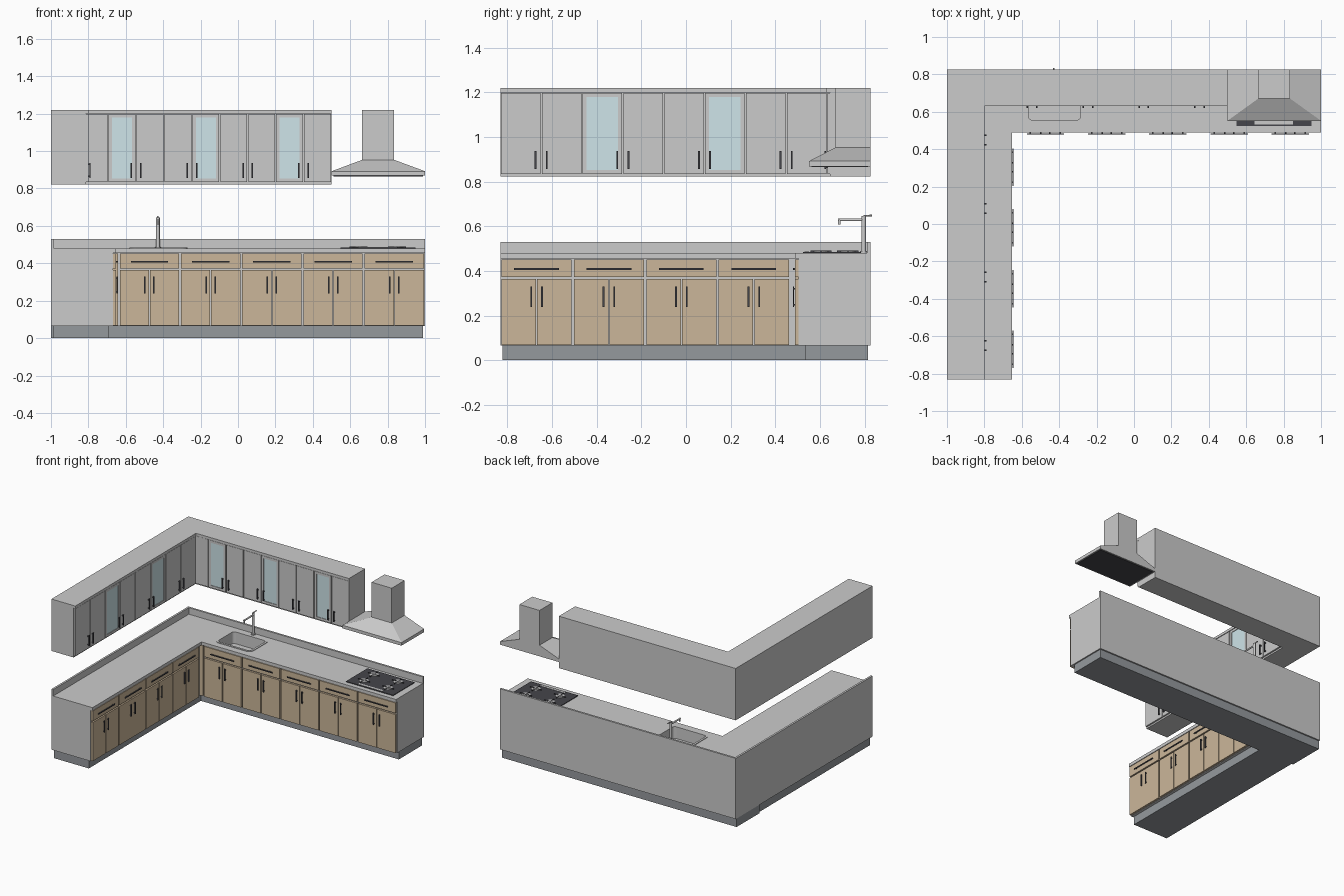
import bpy, bmesh, math
from mathutils import Matrix, Vector

if "Cube" in bpy.data.objects:
    bpy.data.objects.remove(bpy.data.objects["Cube"])


def material(name, rgb):
    m = bpy.data.materials.new(name)
    m.diffuse_color = (*rgb, 1)
    m.use_nodes = True
    m.node_tree.nodes["Principled BSDF"].inputs["Base Color"].default_value = m.diffuse_color
    return m


WOOD = material("wood", (0.60, 0.47, 0.32))
GLASS = material("glass", (0.62, 0.78, 0.82))
DARK = material("dark_metal", (0.06, 0.06, 0.07))
STONE = material("stone", (0.72, 0.72, 0.70))
KICK = material("kick", (0.30, 0.32, 0.34))


def finish(name, bm, mat=None):
    bmesh.ops.recalc_face_normals(bm, faces=bm.faces)
    me = bpy.data.meshes.new(name)
    bm.to_mesh(me)
    bm.free()
    ob = bpy.data.objects.new(name, me)
    bpy.context.collection.objects.link(ob)
    if mat:
        me.materials.append(mat)
    return ob


def add_box(bm, x0, x1, y0, y1, z0, z1):
    size = Matrix.Diagonal((abs(x1 - x0), abs(y1 - y0), z1 - z0, 1))
    mid = Matrix.Translation(((x0 + x1) / 2, (y0 + y1) / 2, (z0 + z1) / 2))
    return bmesh.ops.create_cube(bm, size=1, matrix=mid @ size)["verts"]


def boxes(name, items, mat=None):
    bm = bmesh.new()
    for b in items:
        add_box(bm, *b)
    return finish(name, bm, mat)


def prism(name, points, z0, z1, mat=None):
    bm = bmesh.new()
    face = bm.faces.new([bm.verts.new((x, y, z0)) for x, y in points])
    ext = bmesh.ops.extrude_face_region(bm, geom=[face])["geom"]
    bmesh.ops.translate(bm, vec=(0, 0, z1 - z0), verts=[v for v in ext if isinstance(v, bmesh.types.BMVert)])
    return finish(name, bm, mat)


def rounded_box(bm, x0, x1, y0, y1, z0, z1, r):
    vs = add_box(bm, x0, x1, y0, y1, z0, z1)
    es = {e for v in vs for e in v.link_edges if abs(e.verts[0].co.z - e.verts[1].co.z) > 1e-4}
    bmesh.ops.bevel(bm, geom=list(es), offset=r, segments=4, affect='EDGES', profile=0.5)


def ell(d_back, d_left):
    return [(-1, B), (-1, F), (d_left, F), (d_left, d_back), (1, d_back), (1, B)]


def run_box(run, face, u0, u1, d0, d1, z0, z1):
    # u runs along the cabinets, d is the distance out from the front plane
    if run == "back":
        return (u0, u1, face - d1, face - d0, z0, z1)
    return (face + d0, face + d1, u0, u1, z0, z1)


def handle(run, face, u, z, length, upright, d):
    h, t = length / 2, 0.004
    if upright:
        bar = [run_box(run, face, u - t, u + t, d + 0.006, d + 0.012, z - h, z + h)]
        return bar + [run_box(run, face, u - t, u + t, d, d + 0.008, z + s - t, z + s + t) for s in (-h * .8, h * .8)]
    bar = [run_box(run, face, u - h, u + h, d + 0.004, d + 0.009, z - t, z + t)]
    return bar + [run_box(run, face, u + s - t, u + s + t, d, d + 0.006, z - t, z + t) for s in (-h * .8, h * .8)]


F, B = -0.832, 0.826
GAP = 0.005

# Lower cabinet body, kick boards, worktop and splashback
body = prism("lower_cabinet_body", ell(0.503, -0.668), 0.065, 0.456)
boxes("kick_boards", [(-1, 0.99, 0.535, 0.815, 0, 0.065), (-0.987, -0.69, -0.822, 0.535, 0, 0.065)], KICK)
top = prism("worktop", ell(0.488, -0.652), 0.456, 0.48, STONE)
prism("splashback", [(-1, B), (-1, F), (-0.985, F), (-0.985, B - 0.015), (1, B - 0.015), (1, B)], 0.48, 0.53, STONE)

# Sink opening
SX0, SX1, SY0, SY1 = -0.568, -0.283, 0.552, 0.755
bm = bmesh.new()
rounded_box(bm, SX0, SX1, SY0, SY1, 0.39, 0.6, 0.03)
cutter = finish("sink_cutter", bm)
cutter.hide_render = True
for ob in (body, top):
    mod = ob.modifiers.new("sink_hole", 'BOOLEAN')
    mod.object, mod.operation, mod.solver = cutter, 'DIFFERENCE', 'EXACT'
    bpy.context.view_layer.objects.active = ob
    bpy.ops.object.modifier_apply(modifier=mod.name)
bpy.data.objects.remove(cutter)

# Sink: rim flange folding down into an open basin
bm = bmesh.new()
rounded_box(bm, SX0 - 0.012, SX1 + 0.012, SY0 - 0.012, SY1 + 0.012, 0.478, 0.484, 0.035)
up = max(bm.faces, key=lambda f: f.calc_center_median().z)
down = min(bm.faces, key=lambda f: f.calc_center_median().z)
bm.faces.remove(down)
bmesh.ops.inset_region(bm, faces=[up], thickness=0.016)
moved = bmesh.ops.extrude_face_region(bm, geom=[up])["geom"]
bmesh.ops.translate(bm, vec=(0, 0, -0.09), verts=[v for v in moved if isinstance(v, bmesh.types.BMVert)])
if up.is_valid:
    bm.faces.remove(up)
finish("sink", bm)


def tube(bm, a, b, r, n=16):
    a, b = Vector(a), Vector(b)
    rot = (b - a).to_track_quat('Z', 'Y').to_matrix().to_4x4()
    bmesh.ops.create_cone(bm, cap_ends=True, segments=n, radius1=r, radius2=r, depth=(b - a).length,
                          matrix=Matrix.Translation((a + b) / 2) @ rot)


# Tap: post, spout, nozzle and lever
bm = bmesh.new()
tx, ty = -0.428, 0.796
tube(bm, (tx, ty, 0.48), (tx, ty, 0.488), 0.016)
tube(bm, (tx, ty, 0.48), (tx, ty, 0.645), 0.010)
tube(bm, (tx, ty, 0.629), (tx, 0.682, 0.629), 0.006)
tube(bm, (tx, 0.687, 0.633), (tx, 0.687, 0.608), 0.006)
tube(bm, (tx, ty, 0.646), (tx, 0.833, 0.648), 0.004)
tap = finish("tap", bm)
tap.select_set(True)
bpy.context.view_layer.objects.active = tap
bpy.ops.object.shade_smooth_by_angle()

# Lower doors and drawers on both runs
fronts, pulls = [], []
for run, face, start, width, count in (("back", 0.503, -0.637, 0.3272, 5), ("arm", -0.668, F, 0.3245, 4)):
    for i in range(count):
        a = start + i * width
        m, b = a + width / 2, a + width
        fronts.append(run_box(run, face, a + GAP, b - GAP, 0, 0.015, 0.373, 0.452))
        fronts.append(run_box(run, face, a + GAP, m - GAP / 2, 0, 0.015, 0.067, 0.363))
        fronts.append(run_box(run, face, m + GAP / 2, b - GAP, 0, 0.015, 0.067, 0.363))
        pulls += handle(run, face, m, 0.408, 0.2, False, 0.015)
        for s in (-0.024, 0.024):
            pulls += handle(run, face, m + s, 0.284, 0.09, True, 0.012)
fronts.append((-0.668, -0.642, 0.49, 0.503, 0.067, 0.452))
boxes("lower_doors_and_drawers", fronts, WOOD)
boxes("lower_handles", pulls, DARK)

# Upper cabinets and cornice
upper = [(-1, F), (-0.812, F), (-0.812, 0.645), (0.5, 0.645), (0.5, B), (-1, B)]
prism("upper_cabinet_body", upper, 0.822, 1.2)
prism("upper_cornice", [(-1, F), (-0.798, F), (-0.798, 0.63), (0.5, 0.63), (0.5, B), (-1, B)], 1.2, 1.22)

doors, panes, pulls = [(-0.812, -0.697, 0.634, 0.645, 0.834, 1.197)], [], []
Z0, Z1 = 0.834, 1.197
for run, face, start, width, glazed in (("back", 0.645, -0.695, 0.1494, (0, 3, 6)), ("arm", -0.812, F, 0.183, (2, 5))):
    for i in range(8):
        a, b = start + i * width + 0.003, start + (i + 1) * width - 0.003
        if i in glazed:
            s = 0.018
            for u0, u1, z0, z1 in ((a, a + s, Z0, Z1), (b - s, b, Z0, Z1),
                                   (a + s, b - s, Z0, Z0 + s), (a + s, b - s, Z1 - s, Z1)):
                doors.append(run_box(run, face, u0, u1, 0, 0.012, z0, z1))
            panes.append(run_box(run, face, a + s, b - s, 0, 0.008, Z0 + s, Z1 - s))
        else:
            doors.append(run_box(run, face, a, b, 0, 0.012, Z0, Z1))
        u = b - 0.022 if i % 2 == 0 else a + 0.022
        pulls += handle(run, face, u, 0.897, 0.08, True, 0.012)
boxes("upper_doors", doors)
boxes("glass_panes", panes, GLASS)
boxes("upper_handles", pulls, DARK)

# Cooker hood: rim, sloped canopy, chimney and dark filter
boxes("hood_rim", [(0.5, 1, 0.552, B, 0.868, 0.892)])
bm = bmesh.new()
low = [bm.verts.new((x, y, 0.892)) for x, y in ((0.5, 0.552), (1, 0.552), (1, B), (0.5, B))]
high = [bm.verts.new((x, y, 0.953)) for x, y in ((0.664, 0.67), (0.835, 0.67), (0.835, B), (0.664, B))]
bm.faces.new(low)
bm.faces.new(high)
for i in range(4):
    j = (i + 1) % 4
    bm.faces.new((low[i], low[j], high[j], high[i]))
finish("hood_canopy", bm)
boxes("hood_chimney", [(0.664, 0.835, 0.67, B, 0.953, 1.22)])
boxes("hood_filter", [(0.51, 0.99, 0.562, B - 0.01, 0.865, 0.868)], DARK)

# Hob with control strip, burners and pan supports
boxes("hob", [(0.548, 0.948, 0.525, 0.785, 0.48, 0.485)], DARK)
boxes("hob_control_strip", [(0.645, 0.85, 0.532, 0.55, 0.485, 0.487)])
bm, sup = bmesh.new(), []
for x in (0.645, 0.85):
    for y in (0.605, 0.725):
        tube(bm, (x, y, 0.485), (x, y, 0.488), 0.032, 20)
        tube(bm, (x, y, 0.488), (x, y, 0.490), 0.016, 20)
        sup += [(x - 0.048, x + 0.048, y - 0.002, y + 0.002, 0.485, 0.491),
                (x - 0.002, x + 0.002, y - 0.048, y + 0.048, 0.485, 0.491)]
finish("burners", bm)
boxes("pan_supports", sup, DARK)
